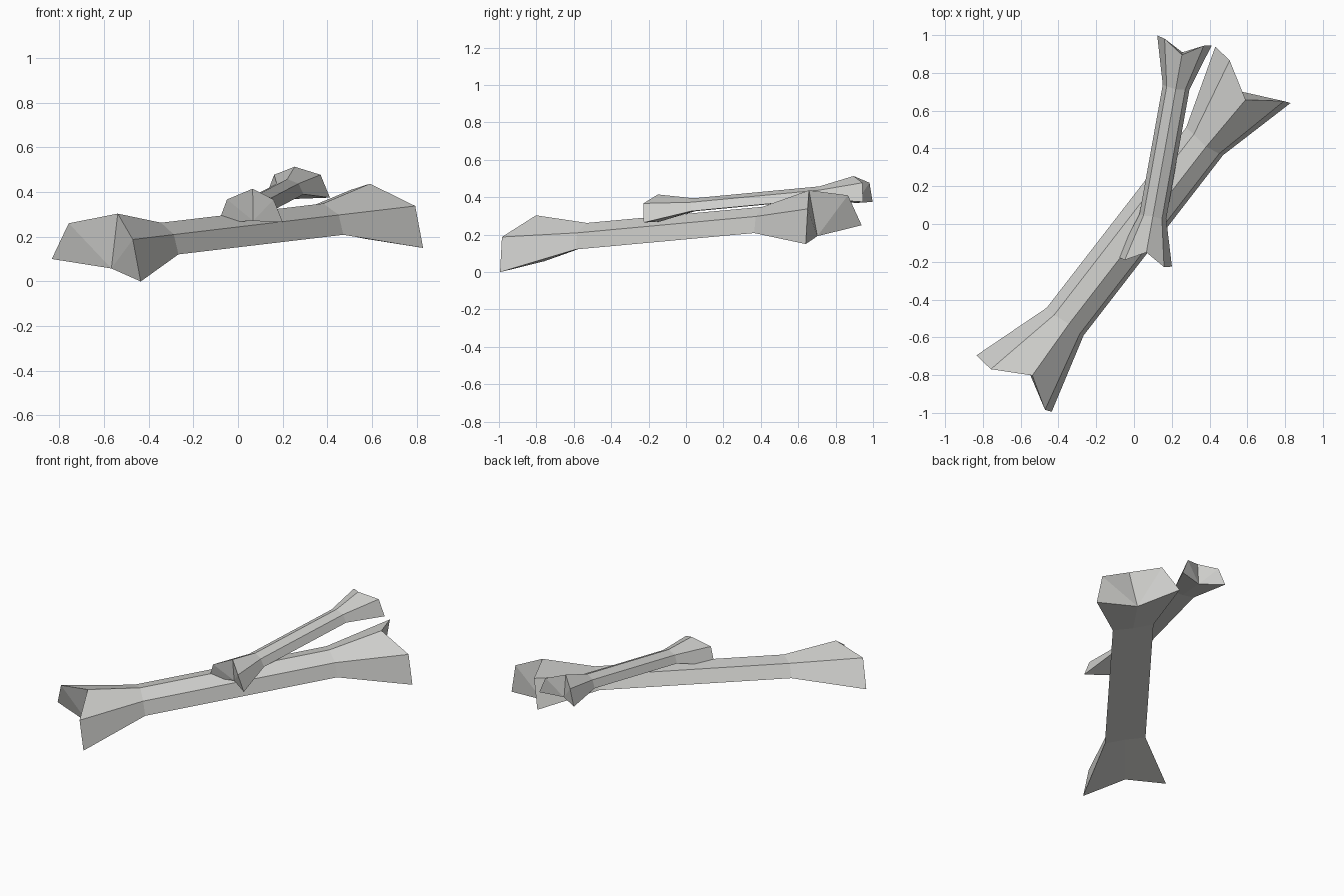
import bpy, bmesh
from mathutils import Matrix, Vector

if "Cube" in bpy.data.objects:
    bpy.data.objects.remove(bpy.data.objects["Cube"])

ivory = bpy.data.materials.new("bone_grey")
ivory.diffuse_color = (0.62, 0.62, 0.60, 1)
ivory.use_nodes = True
ivory.node_tree.nodes["Principled BSDF"].inputs["Base Color"].default_value = ivory.diffuse_color

# half cross-sections (x, y, z): bottom middle, bottom corner, upper corner, ridge
KNUCKLE = [(0, .925, 0), (.254, 1.036, 0), (.183, 1.036, .178), (0, .925, .251)]
SHAFT = [(0, .595, .066), (.1245, .605, .066), (.086, .605, .149), (0, .595, .185)]


def ring(bm, half, side):
    """Full six-point ring: the half section plus its mirror image."""
    pts = half + [(-x, y, z) for x, y, z in half[2:0:-1]]
    return [bm.verts.new((x, y * side, z)) for x, y, z in pts]


def bone(name, loc, yaw, pitch, roll, size):
    bm = bmesh.new()
    rings = [ring(bm, KNUCKLE, -1), ring(bm, SHAFT, -1),
             ring(bm, SHAFT, 1), ring(bm, KNUCKLE, 1)]
    # side walls
    for a, b in zip(rings, rings[1:]):
        for i in range(6):
            j = (i + 1) % 6
            bm.faces.new((a[i], a[j], b[j], b[i]))
    # notched end caps, folded along the middle
    for r in (rings[0], rings[3]):
        for c, t in ((1, 2), (5, 4)):
            bm.faces.new((r[0], r[c], r[t]))
            bm.faces.new((r[0], r[t], r[3]))
    bmesh.ops.recalc_face_normals(bm, faces=bm.faces)
    rot = (Matrix.Rotation(yaw, 4, 'Z') @ Matrix.Rotation(pitch, 4, 'X')
           @ Matrix.Rotation(roll, 4, 'Y'))
    bm.transform(Matrix.Translation(Vector(loc)) @ rot @ Matrix.Scale(size, 4))
    me = bpy.data.meshes.new(name)
    bm.to_mesh(me)
    bm.free()
    me.materials.append(ivory)
    ob = bpy.data.objects.new(name, me)
    bpy.context.collection.objects.link(ob)


bone("large_bone", (-.0025, -.0275, .125), -.6585, .0725, .2, 1)
bone("small_bone", (.162, .386, .32), -.178, .0925, 0, .577)
